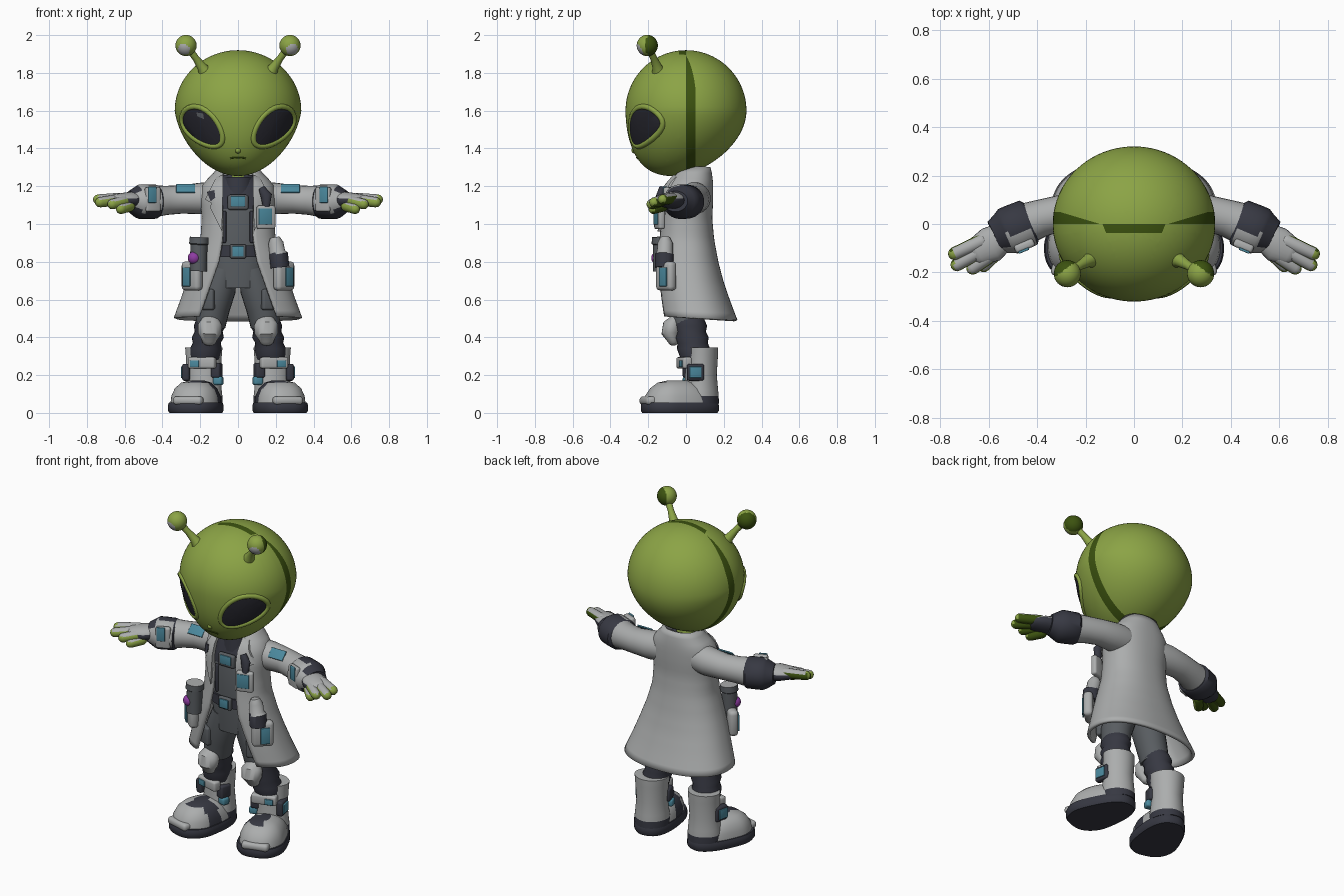
import bpy, bmesh, math
from mathutils import Vector, Matrix
from mathutils.bvhtree import BVHTree

if "Cube" in bpy.data.objects:
    bpy.data.objects.remove(bpy.data.objects["Cube"])

Y, Z = Vector((0, 1, 0)), Vector((0, 0, 1))


def material(name, *rgb):
    m = bpy.data.materials.new(name)
    m.use_nodes = True
    m.diffuse_color = (*rgb, 1)
    m.node_tree.nodes["Principled BSDF"].inputs["Base Color"].default_value = (*rgb, 1)
    return m


GREEN = material("skin green", .26, .37, .06)
SHADE = material("dark green", .045, .085, .005)
COAT = material("light grey", .41, .42, .42)
PANTS = material("mid grey", .1, .11, .12)
DARK = material("charcoal", .038, .04, .055)
EYE = material("eye black", .02, .02, .028)
TEAL = material("teal", .07, .25, .34)
PURPLE = material("purple", .27, .045, .36)


def make(name, bm, mats, mirror=False, rule=None):
    """Turn a bmesh into an object; rule(centre, normal) picks the material slot."""
    bmesh.ops.recalc_face_normals(bm, faces=bm.faces)
    bm.normal_update()
    if rule:
        for f in bm.faces:
            f.material_index = int(rule(f.calc_center_median(), f.normal))
    me = bpy.data.meshes.new(name)
    bm.to_mesh(me)
    bm.free()
    for m in mats if isinstance(mats, tuple) else (mats,):
        me.materials.append(m)
    me.shade_smooth()
    me.set_sharp_from_angle(angle=0.75)
    ob = bpy.data.objects.new(name, me)
    bpy.context.scene.collection.objects.link(ob)
    if mirror:
        ob.modifiers.new("Mirror", "MIRROR").use_mirror_merge = False
    return ob


def tube(name, stations, mats, mirror=False, rule=None, n=24, power=2, axis=None,
         closed=False, rounded=False, place=None):
    """Skin elliptical rings along stations (x, y, z, width, depth)."""
    st = [(Vector(s[:3]), s[3], s[-1]) for s in stations]
    if rounded:
        def cap(a, b):
            d = (a[0] - b[0]).normalized() * min(a[1:])
            return [(a[0] + d * math.sin(k), a[1] * math.cos(k), a[2] * math.cos(k)) for k in (1.4, 1, .5)]
        st = cap(st[0], st[1]) + st + cap(st[-1], st[-2])[::-1]
    span = st[-1][0] - st[0][0]
    ref = Y if closed or axis or abs(span.normalized().z) > .8 else Z
    bm, rings, count = bmesh.new(), [], len(st)
    for i, (p, a, b) in enumerate(st):
        nxt = st[(i + 1) % count if closed else min(i + 1, count - 1)][0]
        prv = st[i - 1 if closed else max(i - 1, 0)][0]
        t = axis or (nxt - prv).normalized()
        u = t.cross(ref).normalized()
        v = t.cross(u)
        ring = []
        for k in range(n):
            c, s = math.cos(math.tau * k / n), math.sin(math.tau * k / n)
            q = p + u * math.copysign(abs(c) ** (2 / power), c) * a + v * math.copysign(abs(s) ** (2 / power), s) * b
            ring.append(bm.verts.new(place(q) if place else q))
        rings.append(ring)
    for r, q in zip(rings, rings[1:] + rings[:1] if closed else rings[1:]):
        for k in range(n):
            bm.faces.new((r[k], r[(k + 1) % n], q[(k + 1) % n], q[k]))
    if not closed:
        bm.faces.new(rings[0])
        bm.faces.new(rings[-1])
    return make(name, bm, mats, mirror, rule)


def box(name, loc, size, mat, mirror=False, yaw=0, pitch=0, bevel=.012):
    bm = bmesh.new()
    bmesh.ops.create_cube(bm, size=1)
    bmesh.ops.scale(bm, vec=size, verts=bm.verts)
    bmesh.ops.bevel(bm, geom=bm.edges[:], offset=min(bevel, min(size) * .4), segments=3, profile=.5, affect="EDGES")
    bm.transform(Matrix.Translation(loc) @ Matrix.Rotation(yaw, 4, "Z") @ Matrix.Rotation(pitch, 4, "X"))
    return make(name, bm, mat, mirror)


def ball(name, loc, r, mats, mirror=False, rule=None):
    bm = bmesh.new()
    bmesh.ops.create_uvsphere(bm, u_segments=32, v_segments=24, radius=r)
    bm.transform(Matrix.Translation(loc))
    return make(name, bm, mats, mirror, rule)


def drape(name, outline, surface, lift, mat, mirror=False):
    """Lay a thin plate with an (x, z) outline on the front of a surface y(x, z)."""
    pts = [Vector(a).lerp(Vector(b), k / 5) for a, b in zip(outline, outline[1:] + outline[:1]) for k in range(5)]
    mid = sum(pts, Vector((0, 0))) / len(pts)
    bm, rings, n = bmesh.new(), [], len(pts)
    for s, h in ((.02, lift), (.35, lift), (.7, lift), (1, lift), (1, -.005)):
        ring = [mid.lerp(p, s) for p in pts]
        rings.append([bm.verts.new((p.x, surface(p.x, p.y) - h, p.y)) for p in ring])
    for r, q in zip(rings, rings[1:]):
        for k in range(n):
            bm.faces.new((r[k], r[(k + 1) % n], q[(k + 1) % n], q[k]))
    bm.faces.new(rings[0])
    return make(name, bm, mat, mirror)


# Head: sphere drawn down and forward into a chin, with a dark tapering seam band
bm = bmesh.new()
bmesh.ops.create_uvsphere(bm, u_segments=80, v_segments=48, radius=1)
for v in bm.verts:
    t = max(0, -v.co.z)
    v.co = Vector((v.co.x * .335 * (1 - .12 * t), v.co.y * .32 - .08 * t * t, 1.6 + v.co.z * .32 * (1 + .08 * t)))
head_tree = BVHTree.FromBMesh(bm)
for co, no in (((0, -.038, 0), Y), ((0, 0, 0), Y), ((0, .05, 0), Y), ((-.14, 0, 0), (.3, 1, 0)), ((.14, 0, 0), (-.3, 1, 0)),
               ((-.13, 0, 0), (1, .4, 0)), ((.13, 0, 0), (1, -.4, 0))):
    bmesh.ops.bisect_plane(bm, geom=bm.verts[:] + bm.edges[:] + bm.faces[:], plane_co=co, plane_no=no)


def seam(c, n):
    if c.z > 1.75 and -.038 < c.y < 0:
        return abs(c.x) < .13 + .4 * c.y
    return 0 < c.y < (min(.05, .3 * (abs(c.x) - .14)) if c.z > 1.6 else .05)


make("head", bm, (GREEN, SHADE), rule=seam)


def head_y(x, z):
    hit = head_tree.ray_cast(Vector((x, -2, z)), Y)[0]
    return hit.y if hit else 0


# Eyes, soft lids, nose and mouth
eye = []
for k in range(32):
    c, s = math.cos(math.tau * k / 32), math.sin(math.tau * k / 32)
    u, w = .128 * c, .076 * s * (1 + .16 * c)
    eye.append((.184 + (u + w) * .72, 1.513 + (u - w) * .7))
drape("eyes", eye, head_y, .004, EYE, True)
tube("eye_lids", [(x, head_y(x, z) + .008, z, .016) for x, z in eye], GREEN, True, closed=True, n=10)
drape("eye_glint", [(-.18, 1.555), (-.215, 1.57), (-.22, 1.59), (-.185, 1.585)], head_y, .007, PANTS)
ball("nose", (0, head_y(0, 1.39) + .008, 1.39), .016, GREEN)
tube("mouth", [(x / 100, head_y(x / 100, 1.352) + .001, 1.352 - x * x / 3500, .005) for x in range(-4, 5)], SHADE, n=8)

# Antennae
tube("antenna_stalks", [(.165, -.14, 1.79, .045), (.19, -.152, 1.83, .026), (.225, -.172, 1.88, .018), (.27, -.2, 1.94, .02)], GREEN, True)
ball("antenna_tips", (.275, -.205, 1.945), .056, (GREEN, SHADE, COAT), True,
     lambda c, n: 2 if n.dot(Vector((.25, -.86, -.45))) > .82 else n.x * .6 + n.y * .8 > .35)

# Coat: open-fronted flared shell (height, half width, front, back, half opening)
ROWS = [(1.3, .1, -.03, .12, .075), (1.26, .125, -.06, .13, .08), (1.21, .18, -.1, .135, .09),
        (1.13, .19, -.125, .135, .085), (1.03, .183, -.13, .13, .08), (.92, .19, -.14, .14, .08),
        (.8, .225, -.15, .163, .1), (.7, .26, -.15, .19, .135), (.6, .295, -.147, .225, .17), (.5, .332, -.14, .264, .205)]


def coat_at(z):
    for a, b in zip(ROWS, ROWS[1:]):
        if z >= b[0]:
            f = min(1, max(0, (a[0] - z) / (a[0] - b[0])))
            return [p + (q - p) * f for p, q in zip(a[1:], b[1:])]
    return ROWS[-1][1:]


def coat_y(x, z):
    a, f, b, w = coat_at(z)
    return (f + b) / 2 - (b - f) / 2 * max(0, 1 - min(1, abs(x) / a) ** 2.3) ** (1 / 2.3)


bm = bmesh.new()
rows, steps = [], 56
for i in range(25):
    z = 1.3 - .8 * i / 24
    a, f, b, w = coat_at(z)
    start = math.asin((w / a) ** 1.15)
    row = []
    for k in range(steps + 1):
        t = start + (math.tau - 2 * start) * k / steps
        s, c = math.sin(t), math.cos(t)
        row.append(bm.verts.new((a * math.copysign(abs(s) ** (2 / 2.3), s),
                                 (f + b) / 2 - (b - f) / 2 * math.copysign(abs(c) ** (2 / 2.3), c),
                                 z + .012 * c * (i / 24) ** 2)))
    rows.append(row)
for r, q in zip(rows, rows[1:]):
    for k in range(steps):
        bm.faces.new((r[k], r[k + 1], q[k + 1], q[k]))
solid = make("coat", bm, COAT).modifiers.new("Thickness", "SOLIDIFY")
solid.thickness, solid.offset = .018, 0
drape("lapels", [(.078, 1.26), (.115, 1.25), (.175, 1.13), (.14, 1.11), (.15, 1.09), (.085, .96)], coat_y, .024, COAT, True)

# Torso, neck, belt and chest details
tube("torso", [(0, 0, .66, .13, .1), (0, 0, .8, .15, .11), (0, 0, .9, .14, .11), (0, 0, 1.08, .14, .108),
               (0, .01, 1.13, .14, .105), (0, .02, 1.21, .12, .085), (0, .02, 1.26, .075, .075)],
     (PANTS, DARK), axis=Z, n=32, power=2.4, rule=lambda c, n: c.z > 1.08)
tube("neck", [(0, 0, 1.2, .06), (0, -.01, 1.32, .055)], GREEN)
tube("neck_collar", [(0, 0, 1.16, .085), (0, 0, 1.25, .078)], DARK)
tube("belt", [(0, 0, .825, .153, .12), (0, 0, .885, .15, .12)], DARK, axis=Z, n=32, power=2.4)
box("belt_buckle", (0, -.125, .855), (.085, .025, .075), PANTS)
box("buckle_screen", (0, -.14, .855), (.06, .008, .055), TEAL)
box("chest_plate", (0, -.107, 1.115), (.11, .03, .08), PANTS)
box("chest_screen", (0, -.123, 1.12), (.075, .008, .055), TEAL)
box("rib_panels", (.073, -.102, .985), (.022, .02, .17), DARK, True)
box("badge", (.148, -.14, 1.035), (.1, .035, .125), COAT, yaw=.3)
box("badge_screen", (.144, -.159, 1.04), (.075, .008, .085), TEAL, yaw=.3)
tube("badge_strap", [(.125, -.125, 1.19, .018), (.15, -.138, 1.15, .03, .02), (.15, -.14, 1.09, .018)], DARK, n=12)
drape("chest_patch", [(-.165, 1.17), (-.125, 1.18), (-.12, 1.14), (-.145, 1.12)], coat_y, .03, DARK)

# Sleeves, cuffs and shoulder patches
tube("sleeves", [(.13, .04, 1.14, .085), (.2, .048, 1.135, .083), (.3, .045, 1.13, .075), (.38, .025, 1.125, .077),
                 (.45, 0, 1.12, .086)], COAT, True)
tube("cuffs", [(.425, .01, 1.118, .084), (.435, .006, 1.118, .098, .09), (.49, -.017, 1.118, .1, .092), (.52, -.03, 1.118, .1, .092),
               (.535, -.037, 1.118, .09, .084), (.575, -.055, 1.12, .07, .055)], (DARK, COAT), True,
     lambda c, n: c.x < .53 and n.y < -.3 and n.z > -.6)
box("cuff_devices", (.452, -.09, 1.13), (.085, .035, .13), COAT, True, yaw=-.4)
box("cuff_screens", (.455, -.11, 1.155), (.048, .01, .085), TEAL, True, yaw=-.4)
box("shoulder_patches", (.277, -.009, 1.188), (.1, .062, .009), TEAL, True, pitch=.8, bevel=.003)

# Hands: gloved backs over bare fingers
tube("palms", [(.54, -.05, 1.125, .06, .045), (.59, -.085, 1.125, .075, .043), (.645, -.112, 1.125, .06, .033)],
     (DARK, COAT), True, lambda c, n: n.z > .4, rounded=True)
FINGERS = {"outer": ((.63, -.072, 1.135), (.74, -.122, 1.13)), "middle": ((.63, -.11, 1.128), (.73, -.168, 1.115)),
           "inner": ((.6, -.135, 1.12), (.665, -.182, 1.105)), "thumb": ((.575, -.125, 1.095), (.62, -.172, 1.08))}


def finger_colour(c, n):
    if n.z > .55 and c.x < .74:
        return 1
    return 2 if n.y > .4 or (n.z < -.5 and n.y > -.2) else 0


for label, (a, b) in FINGERS.items():
    tube(label + "_fingers", [(*a, .03), (*b, .027)], (GREEN, COAT, SHADE), True, finger_colour, rounded=True)

# Hip pockets and carried tools
box("hip_pockets", (.243, -.105, .725), (.125, .055, .155), COAT, True, yaw=.75, bevel=.022)
box("pocket_screens", (.273, -.122, .72), (.055, .009, .1), TEAL, True, yaw=.8)
tube("flask", [(.222, -.115, .77, .05), (.215, -.115, .84, .05), (.208, -.112, .85, .042), (.2, -.11, .9, .04),
               (.195, -.11, .93, .025)], (DARK, COAT), rule=lambda c, n: c.z > .845)
tube("canister", [(-.21, -.13, .75, .045), (-.207, -.13, .89, .045), (-.207, -.13, .895, .052), (-.205, -.13, .93, .05)],
     (PANTS, COAT), rule=lambda c, n: c.z > .925)
ball("canister_gem", (-.232, -.15, .82), .034, PURPLE)

# Trousers, knees and shins
tube("trouser_legs", [(.075, 0, .76, .07, .1), (.1, 0, .66, .09, .1), (.13, 0, .56, .088, .09), (.145, .01, .46, .078, .085)], PANTS, True)
box("thigh_pockets", (.165, -.075, .6), (.09, .05, .11), PANTS, True, yaw=.4)
tube("shins", [(.145, .015, .5, .075, .08), (.15, .02, .46, .084, .092), (.155, .025, .43, .074, .08), (.16, .03, .4, .085, .09),
               (.165, .035, .37, .074, .08), (.17, .04, .34, .084, .088), (.175, .05, .28, .076)], DARK, True, axis=Z)
tube("knee_pads", [(.152, -.068, .385, .04, .03), (.15, -.08, .42, .062, .05), (.148, -.072, .465, .064, .05),
                   (.145, -.055, .495, .045, .03)], COAT, True, rounded=True)


# Boots, built around the ankle, tapered to the heel and toed out
def boot(q):
    w = 1 - .28 * min(1, max(0, (q.y + .2) / .28))
    return Matrix.Rotation(.28, 3, "Z") @ Vector((q.x * w, q.y, q.z)) + Vector((.18, .08, 0))


def boot_part(name, stations, mats, rule=None, power=2.4):
    tube(name, stations, mats, True, rule, n=48, power=power, axis=Z, place=boot)


boot_part("soles", [(0, -.115, 0, .138, .2), (0, -.115, .012, .146, .208), (0, -.115, .04, .146, .208), (0, -.115, .055, .14, .202)],
          DARK, power=2.6)
boot_part("boot_feet", [(0, -.115, .05, .135, .195), (0, -.12, .09, .13, .182), (0, -.13, .13, .112, .145),
                        (0, -.135, .16, .08, .1), (0, -.13, .172, .035, .05)], (COAT, DARK),
          lambda c, n: -.13 < c.y < -.04 and n.x < .1)
boot_part("boot_shafts", [(0, 0, .05, .125, .095), (0, 0, .09, .125, .093), (0, 0, .125, .12, .09), (0, 0, .2, .112, .083),
                          (0, .004, .3, .12, .085), (0, .004, .345, .125, .085)], (COAT, DARK),
          lambda c, n: c.z < .1 and c.y > .02, power=2)
box("boot_toe_guards", (.262, -.2, .065), (.16, .06, .045), COAT, True, yaw=.28, bevel=.02)
box("boot_devices", (.27, .05, .215), (.04, .09, .09), DARK, True, yaw=.2)
box("boot_screens", (.292, .05, .215), (.01, .065, .06), TEAL, True, yaw=.2)
box("boot_buckles", (.19, -.01, .265), (.15, .05, .06), COAT, True, yaw=.28)
box("boot_buckle_screens", (.23, -.028, .26), (.05, .009, .035), TEAL, True, yaw=.28)
box("inner_boot_plates", (.112, .02, .225), (.05, .07, .08), DARK, True, yaw=.28)
box("boot_lights", (.104, .01, .17), (.05, .05, .045), TEAL, True, yaw=.28)
